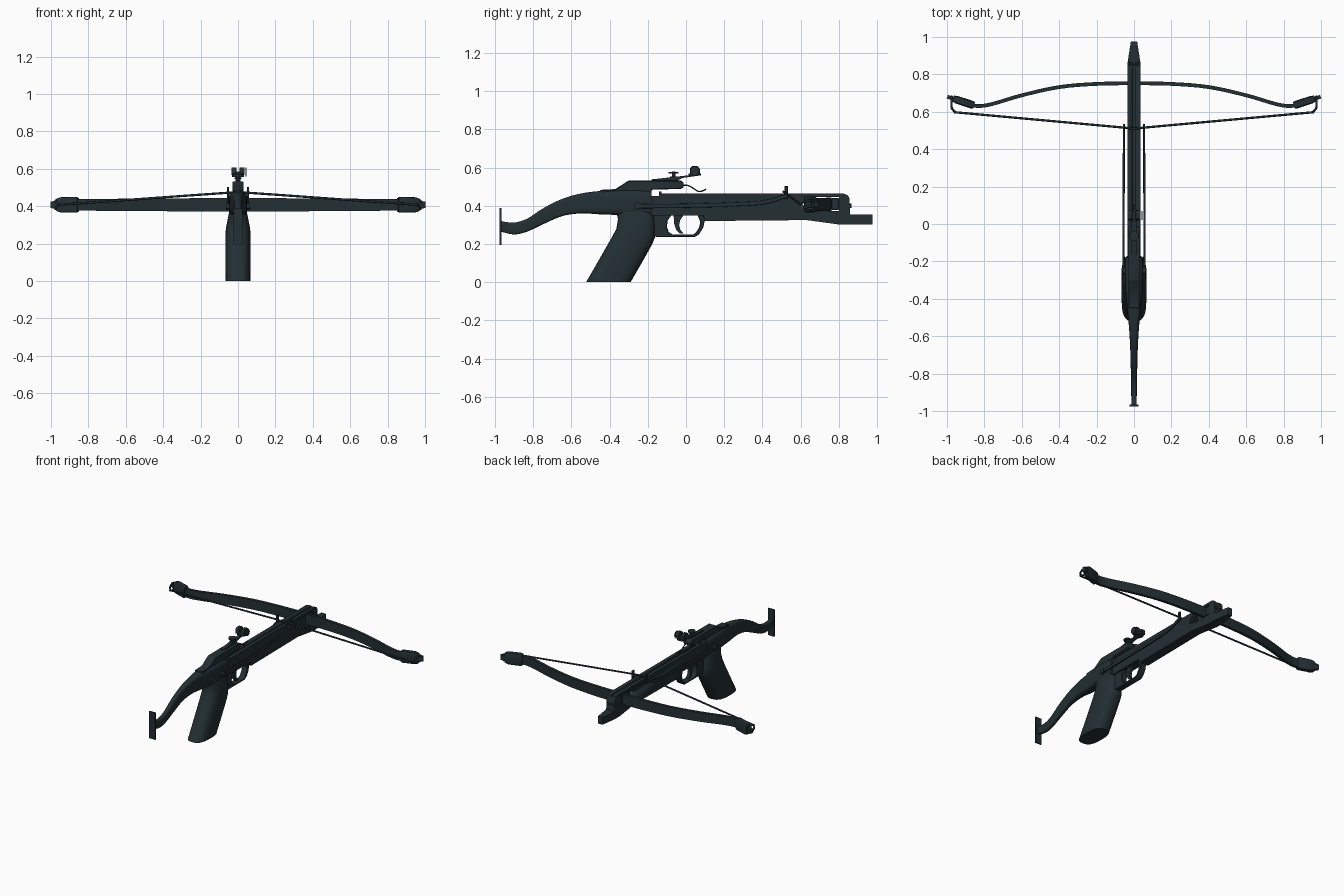
import bpy, bmesh, math
from mathutils import Vector

mat = bpy.data.materials.new("dark_gunmetal")
mat.diffuse_color = (0.017, 0.029, 0.034, 1)


def finish(bm, name, angle=35):
    bmesh.ops.recalc_face_normals(bm, faces=bm.faces)
    me = bpy.data.meshes.new(name)
    bm.to_mesh(me)
    bm.free()
    me.shade_smooth()
    me.set_sharp_from_angle(angle=math.radians(angle))
    me.materials.append(mat)
    ob = bpy.data.objects.new(name, me)
    bpy.context.collection.objects.link(ob)
    return ob


def spline(pts, n=5):
    """Catmull-Rom through tuples of any length."""
    p = [pts[0]] + list(pts) + [pts[-1]]
    out = []
    for i in range(1, len(p) - 2):
        for k in range(n):
            t = k / n
            out.append(tuple(0.5 * (2 * b + (c - a) * t + (2 * a - 5 * b + 4 * c - d) * t * t
                             + (3 * b - a - 3 * c + d) * t ** 3)
                             for a, b, c, d in zip(*p[i - 1:i + 3])))
    return out + [tuple(pts[-1])]


def prism(name, yz, hw, x=0, bevel=0.0):
    """Side-view outline extruded across x."""
    bm = bmesh.new()
    f = bm.faces.new([bm.verts.new((x - hw, y, z)) for y, z in yz])
    ext = bmesh.ops.extrude_face_region(bm, geom=[f])
    bmesh.ops.translate(bm, vec=(2 * hw, 0, 0),
                        verts=[v for v in ext["geom"] if isinstance(v, bmesh.types.BMVert)])
    ob = finish(bm, name)
    if bevel:
        m = ob.modifiers.new("bevel", "BEVEL")
        m.width, m.segments, m.limit_method = bevel, 1, "ANGLE"
    return ob


def box(name, x, y, z, bevel=0.0):
    return prism(name, [(y[0], z[0]), (y[1], z[0]), (y[1], z[1]), (y[0], z[1])],
                 (x[1] - x[0]) / 2, (x[0] + x[1]) / 2, bevel)


def oval(c, u, v, e=2.0, n=24):
    """Superellipse ring around c with half axes u and v."""
    c, u, v = Vector(c), Vector(u), Vector(v)
    s = lambda q: math.copysign(abs(q) ** (2 / e), q)
    return [c + u * s(math.cos(a)) + v * s(math.sin(a))
            for a in (2 * math.pi * i / n for i in range(n))]


def loft(name, rings, angle=35):
    bm = bmesh.new()
    vs = [[bm.verts.new(p) for p in r] for r in rings]
    n = len(vs[0])
    for a, b in zip(vs, vs[1:]):
        for i in range(n):
            bm.faces.new((a[i], a[(i + 1) % n], b[(i + 1) % n], b[i]))
    bm.faces.new(vs[0])
    bm.faces.new(vs[-1])
    return finish(bm, name, angle)


def cyl(name, c, r, h, axis="Z", n=16):
    ax = {"X": (0, 1, 2), "Y": (2, 0, 1), "Z": (0, 1, 2)}
    u, v, w = {"X": ((0, 1, 0), (0, 0, 1), (1, 0, 0)), "Y": ((0, 0, 1), (1, 0, 0), (0, 1, 0)),
               "Z": ((1, 0, 0), (0, 1, 0), (0, 0, 1))}[axis]
    c, w = Vector(c), Vector(w) * h / 2
    return loft(name, [oval(c + k * w, Vector(u) * r, Vector(v) * r, 2, n) for k in (-1, 1)])


def tube(name, pts, r, n=8):
    """Round rod swept along a path."""
    p = [Vector(q) for q in pts]
    rings = []
    for i, q in enumerate(p):
        t = (p[min(i + 1, len(p) - 1)] - p[max(i - 1, 0)]).normalized()
        side = t.cross(Vector((0, 0, 1)) if abs(t.z) < 0.9 else Vector((0, 1, 0))).normalized()
        rings.append(oval(q, side * r, side.cross(t) * r, 2, n))
    return loft(name, rings, 50)


def cut(ob, cutter):
    cutter.hide_render = True
    cutter.hide_viewport = True
    m = ob.modifiers.new("cut", "BOOLEAN")
    m.operation, m.object, m.solver = "DIFFERENCE", cutter, "EXACT"


# Barrel rail with bolt groove, bow slot and tapered nose
rail = prism("barrel_rail", [(-0.18, 0.35), (0.09, 0.35), (0.10, 0.32), (0.63, 0.325), (0.80, 0.302),
             (0.865, 0.302), (0.975, 0.302), (0.975, 0.355), (0.858, 0.355), (0.855, 0.44), (0.845, 0.456),
             (0.825, 0.463), (-0.14, 0.463), (-0.14, 0.45), (-0.18, 0.45)], 0.034)
for v in rail.data.vertices:
    if v.co.y > 0.95:
        v.co.x *= 0.5
cut(rail, box("groove_cutter", (-0.008, 0.008), (-0.10, 0.90), (0.450, 0.50)))
cut(rail, prism("bow_slot_cutter", [(0.60, 0.395), (0.66, 0.372), (0.80, 0.372), (0.80, 0.447),
                                    (0.64, 0.447)], 0.1))
box("bow_clamp_rear", (-0.024, 0.024), (0.67, 0.738), (0.372, 0.438), 0.003)
box("bow_clamp_front", (-0.03, 0.03), (0.762, 0.80), (0.378, 0.440), 0.003)
for x in (-0.018, 0.018):
    cyl("bow_bolt", (x, 0.855, 0.40), 0.011, 0.02, "Y", 6)

# Shoulder stock blending into the receiver: y, z low, z high, half width
stock = spline([(-0.970, 0.265, 0.320, 0.014), (-0.90, 0.250, 0.312, 0.015), (-0.83, 0.265, 0.333, 0.016),
                (-0.75, 0.302, 0.385, 0.018), (-0.65, 0.345, 0.435, 0.021), (-0.55, 0.360, 0.464, 0.027),
                (-0.45, 0.355, 0.477, 0.037), (-0.35, 0.352, 0.482, 0.046), (-0.25, 0.352, 0.482, 0.049),
                (-0.18, 0.352, 0.475, 0.046)])
loft("shoulder_stock", [oval((0, y, (a + b) / 2), (w, 0, 0), (0, 0, (b - a) / 2), 4) for y, a, b, w in stock])
box("butt_plate", (-0.024, 0.024), (-0.975, -0.966), (0.195, 0.388))
prism("receiver_top", [(-0.45, 0.43), (-0.45, 0.483), (-0.37, 0.487), (-0.30, 0.532), (-0.025, 0.532),
                       (-0.012, 0.52), (-0.012, 0.497), (-0.025, 0.488), (-0.18, 0.484), (-0.18, 0.43)],
      0.030, bevel=0.004)

# Pistol grip: z, y back, y front, half width
grip = [(0.0, -0.523, -0.290, 0.066), (0.10, -0.465, -0.232, 0.067), (0.20, -0.408, -0.176, 0.067),
        (0.235, -0.388, -0.162, 0.067), (0.28, -0.364, -0.162, 0.065), (0.33, -0.356, -0.164, 0.055),
        (0.37, -0.365, -0.17, 0.047)]
loft("pistol_grip", [oval((0, (a + b) / 2, z), (w, 0, 0), (0, (b - a) / 2, 0), 2.7, 28) for z, a, b, w in grip])

# Trigger guard and trigger
prism("trigger_guard", [(-0.18, 0.36), (-0.18, 0.243), (-0.15, 0.236), (0.045, 0.236), (0.068, 0.25),
                        (0.09, 0.285), (0.10, 0.33), (0.09, 0.352), (0.06, 0.352), (0.075, 0.315),
                        (0.068, 0.285), (0.05, 0.258), (0.035, 0.249), (-0.07, 0.249), (-0.09, 0.262),
                        (-0.10, 0.29), (-0.095, 0.325), (-0.075, 0.352)], 0.022, bevel=0.003)
prism("trigger", [(-0.065, 0.355), (-0.01, 0.355), (-0.03, 0.325), (-0.036, 0.30), (-0.03, 0.275),
                  (-0.014, 0.256), (-0.032, 0.255), (-0.052, 0.275), (-0.062, 0.305)], 0.011)

# Bow limbs: flat strip swept along the recurve, thickness and height from x
half = [(0, 0.752), (0.2, 0.749), (0.4, 0.732), (0.6, 0.688), (0.76, 0.641), (0.84, 0.631), (0.90, 0.648),
        (0.965, 0.669), (0.998, 0.681)]
path = spline([(-x, y) for x, y in half[:0:-1]] + half, 4)
rings = []
for i, (x, y) in enumerate(path):
    a, b = path[max(i - 1, 0)], path[min(i + 1, len(path) - 1)]
    nrm = Vector((a[1] - b[1], b[0] - a[0], 0)).normalized() * 0.010
    h = Vector((0, 0, 0.037 - 0.006 * min(abs(x) / 0.85, 1) - 0.014 * max(0, (abs(x) - 0.9) / 0.1)))
    c = Vector((x, y, 0.407))
    rings.append([c + nrm + h, c + nrm - h, c - nrm - h, c - nrm + h])
loft("bow_limbs", rings)

# Parts repeated on both sides
for s in (-1, 1):
    # Limb tip caps
    d = Vector((s * 0.95, 0.31, 0)).normalized()
    n = Vector((-d.y, d.x, 0))
    c0 = Vector((s * 0.855, 0.634, 0.407))
    caps = [(0.0, 0.018, 0.037), (0.01, 0.021, 0.042), (0.095, 0.021, 0.041), (0.118, 0.017, 0.034)]
    loft("limb_tip_cap", [oval(c0 + d * t, n * w, (0, 0, h), 6, 16) for t, w, h in caps])
    # String loops and bowstring
    for k in (-1, 1):
        tube("string_loop", spline([(s * 0.972, 0.685, 0.407 + k * 0.018), (s * 0.976, 0.65, 0.407 + k * 0.022),
                                    (s * 0.974, 0.62, 0.407 + k * 0.014), (s * 0.957, 0.599, 0.407)], 4), 0.006)
    tube("bowstring", [(s * 0.962, 0.598, 0.407), (s * 0.05, 0.515, 0.472), (0, 0.510, 0.473)], 0.006)
    # Cocking arms with hooks
    arm = spline([(s * 0.055, -0.27, 0.397), (s * 0.056, 0.0, 0.400), (s * 0.055, 0.25, 0.407),
                  (s * 0.054, 0.41, 0.418), (s * 0.054, 0.52, 0.450)], 5)
    loft("cocking_arm", [oval((x, y, z), (0.006, 0, 0), (0, 0, 0.011), 4, 12) for x, y, z in arm])
    box("cocking_hook", (s * 0.054 - 0.006, s * 0.054 + 0.006), (0.515, 0.534), (0.438, 0.503), 0.002)
    cyl("arm_pivot", (s * 0.052, -0.25, 0.40), 0.018, 0.026, "X")

# Rear sight: sloped arm, thumb screw, dial and peep block
prism("sight_arm", [(-0.18, 0.528), (-0.18, 0.538), (-0.05, 0.552), (0.07, 0.566), (0.07, 0.558),
                    (-0.02, 0.545), (-0.05, 0.528)], 0.013)
cyl("sight_screw", (0, -0.065, 0.553), 0.009, 0.05)
cyl("sight_screw_head", (0, -0.065, 0.573), 0.026, 0.009)
cyl("sight_screw_collar", (0, -0.065, 0.549), 0.019, 0.008)
cyl("sight_dial", (0, 0.045, 0.563), 0.033, 0.012)
for x in (-0.022, 0.022):
    prism("sight_block", [(0.02, 0.565), (0.072, 0.565), (0.072, 0.595), (0.062, 0.607), (0.03, 0.607),
                          (0.02, 0.595)], 0.013, x, 0.002)
box("sight_bridge", (-0.012, 0.012), (0.025, 0.067), (0.565, 0.585))
cyl("sight_pin_head", (0.042, 0.046, 0.582), 0.024, 0.006, "X")

# Bolt retaining spring and rail catch
tube("bolt_spring", spline([(0, -0.03, 0.508), (0, 0.01, 0.506), (0, 0.04, 0.490), (0, 0.07, 0.474),
                            (0, 0.105, 0.486)], 4), 0.004, 6)
box("string_catch", (-0.02, 0.02), (-0.142, -0.128), (0.455, 0.474))
